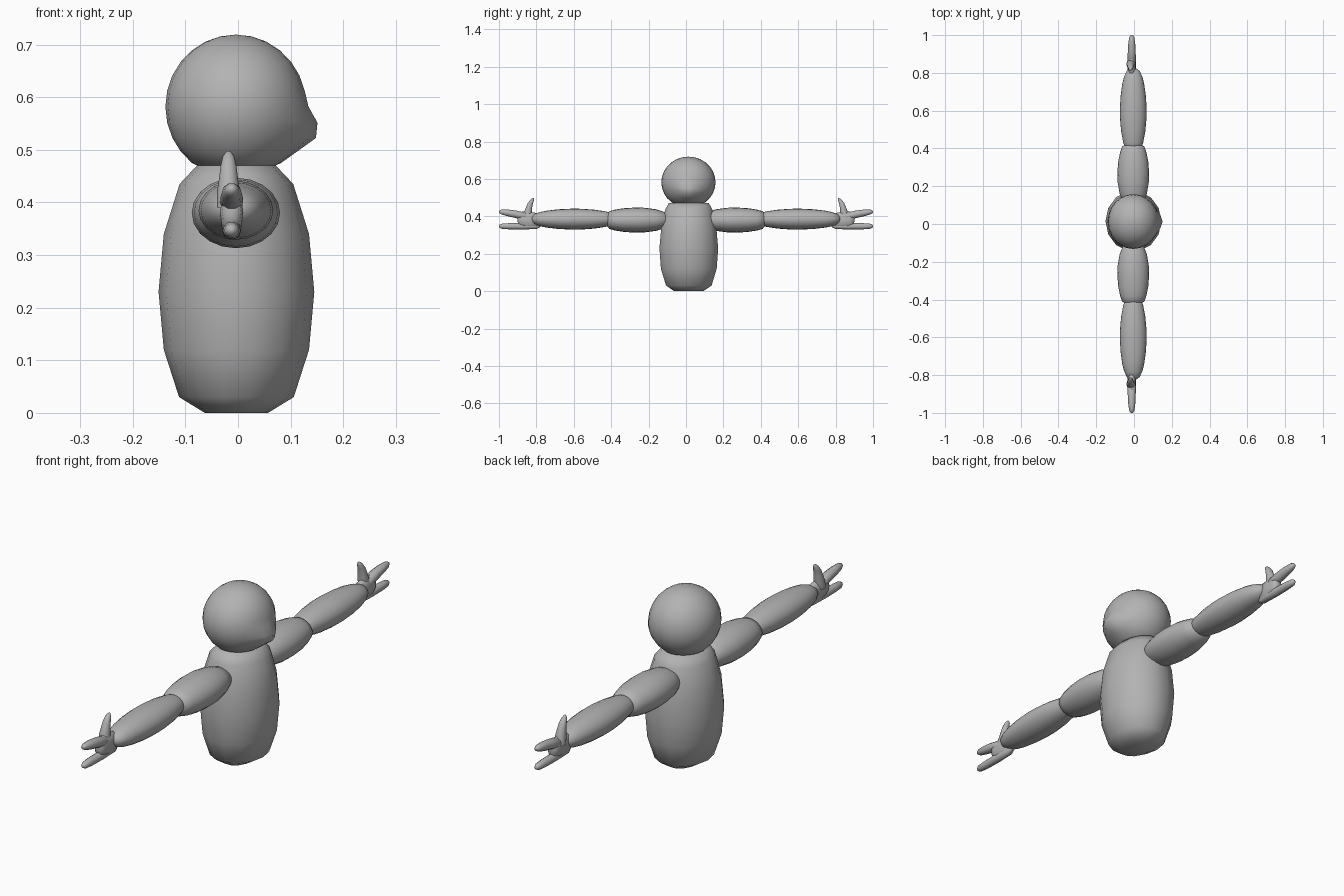
import bpy, bmesh, math
from mathutils import Vector

if "Cube" in bpy.data.objects:
    bpy.data.objects.remove(bpy.data.objects["Cube"])

grey = bpy.data.materials.new("plain_grey")
grey.diffuse_color = (0.45, 0.45, 0.45, 1)
grey.use_nodes = True
grey.node_tree.nodes["Principled BSDF"].inputs["Base Color"].default_value = grey.diffuse_color


def finish(name, bm, angle=60):
    bmesh.ops.recalc_face_normals(bm, faces=bm.faces)
    me = bpy.data.meshes.new(name)
    bm.to_mesh(me)
    bm.free()
    me.materials.append(grey)
    ob = bpy.data.objects.new(name, me)
    bpy.context.collection.objects.link(ob)
    bpy.ops.object.select_all(action='DESELECT')
    ob.select_set(True)
    bpy.context.view_layer.objects.active = ob
    bpy.ops.object.shade_smooth_by_angle(angle=math.radians(angle))
    return ob


def loft(name, rings, axis, sides, angle=60):
    """Skin elliptical rings (x, y, z, half width in x, other half width)."""
    bm = bmesh.new()
    loops = []
    for x, y, z, ru, rv in rings:
        loop = []
        for i in range(sides):
            a = math.tau * i / sides
            u, v = ru * math.cos(a), rv * math.sin(a)
            off = Vector((u, 0, v)) if axis == 'y' else Vector((u, v, 0))
            loop.append(bm.verts.new(Vector((x, y, z)) + off))
        loops.append(loop)
    for a, b in zip(loops, loops[1:]):
        for i in range(sides):
            j = (i + 1) % sides
            bm.faces.new((a[i], a[j], b[j], b[i]))
    bm.faces.new(loops[0])
    bm.faces.new(loops[-1])
    return finish(name, bm, angle)


# Torso: a tall rounded barrel
torso = [(0, .06, .08), (.03, .109, .125), (.12, .138, .153), (.23, .148, .161),
         (.34, .138, .151), (.435, .108, .13), (.47, .075, .11)]
loft("torso", [(-.003, .015, z, rx, ry) for z, rx, ry in torso], 'z', 14)

# Head: a ball with a short snout pulled out toward +x
bm = bmesh.new()
bmesh.ops.create_uvsphere(bm, u_segments=24, v_segments=14, radius=1)
for v in bm.verts:
    n = v.co.copy()
    v.co = Vector((n.x * .134 - .004, n.y * .145 + .013, n.z * .137 + .582))
    if n.x > 0:
        d = ((v.co.y - .013) / .06) ** 2 + ((v.co.z - .532) / .034) ** 2
        v.co.x += .034 * math.exp(-d)
    v.co.z = max(v.co.z, .463)
finish("head", bm)

# Arms: two bulging sections each, plus a three-fingered hand
upper = [(.09, .3), (.11, .62), (.16, .86), (.22, .98), (.27, 1), (.33, .95),
         (.38, .83), (.41, .7), (.425, .45), (.43, .1)]
fore = [(.39, .3), (.40, .6), (.43, .74), (.49, .9), (.56, .99), (.61, 1), (.68, .94),
        (.74, .82), (.78, .68), (.81, .48), (.822, .25), (.826, .05)]
# (distance out, height, radius) along each hand part
palm = [(.78, .378, .02), (.80, .376, .042), (.84, .378, .046), (.875, .381, .044),
        (.895, .381, .03), (.9, .381, .01)]
lower_finger = [(.78, .35, .008), (.80, .347, .016), (.88, .347, .018),
                (.95, .347, .017), (.985, .347, .014), (.997, .347, .008), (1.0, .347, .002)]
upper_finger = [(.84, .395, .01), (.86, .399, .022), (.91, .411, .021),
                (.95, .418, .019), (.985, .423, .014), (.997, .424, .008), (1.0, .425, .002)]
thumb = [(.85, .39, .022), (.845, .42, .022), (.84, .445, .018), (.832, .47, .015),
         (.823, .487, .011), (.818, .495, .006), (.816, .498, .002)]
hx = -.012

for side, s in (("left", 1), ("right", -1)):
    loft(side + "_upper_arm",
         [(-.004, s * y, .38, .084 * k, .067 * k) for y, k in upper], 'y', 20)
    loft(side + "_forearm",
         [(-.004, s * y, .385, .071 * k, .056 * k) for y, k in fore], 'y', 20)
    loft(side + "_palm",
         [(hx, s * y, z, min(.022, r * .6), r) for y, z, r in palm], 'y', 12)
    for part, path in (("lower_finger", lower_finger), ("upper_finger", upper_finger)):
        loft(side + "_" + part, [(hx, s * y, z, r, r) for y, z, r in path], 'y', 10)
    loft(side + "_thumb", [(hx - .006, s * y, z, r, r) for y, z, r in thumb], 'z', 10)
